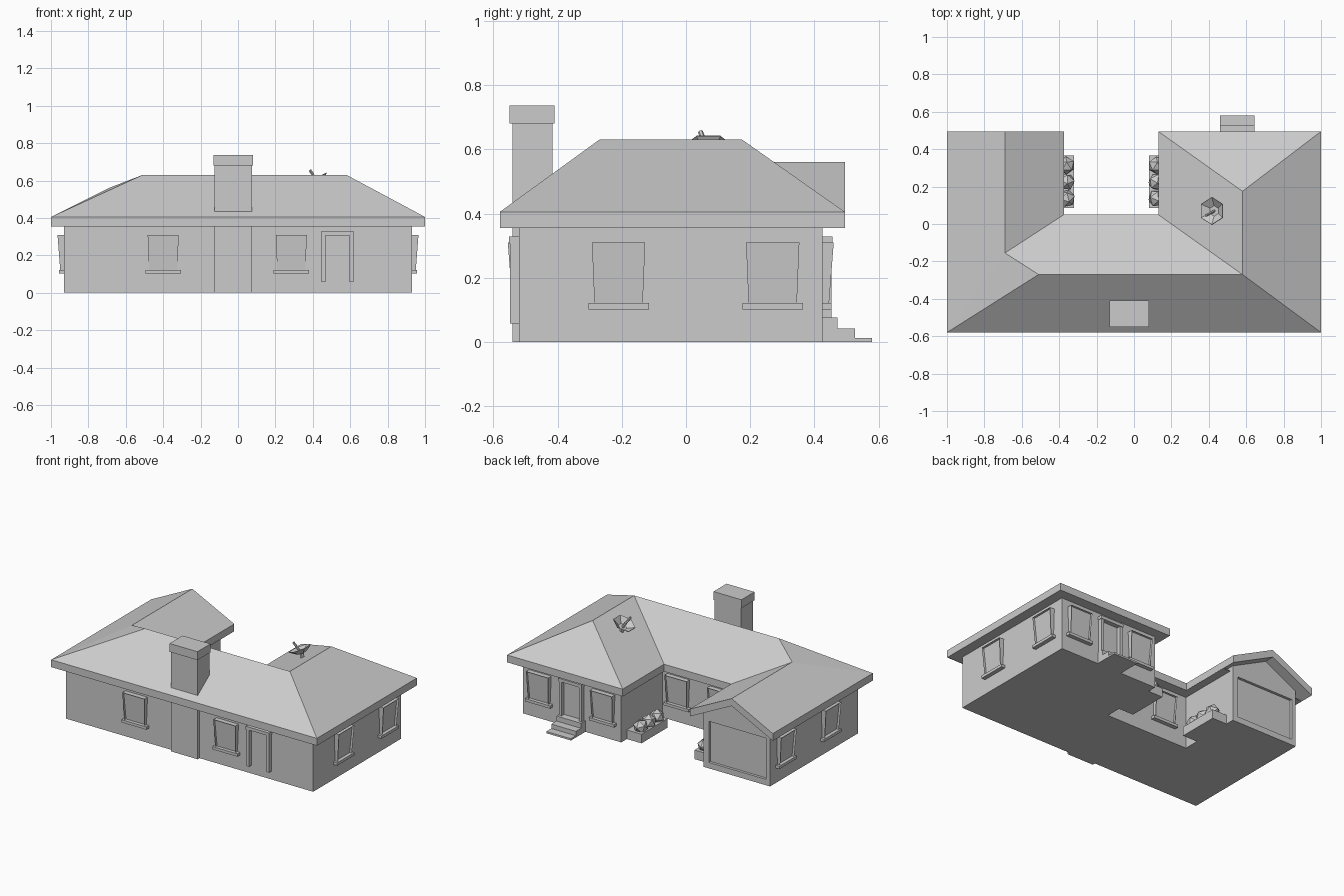
import bpy, bmesh, math, random
from mathutils import Matrix, Vector

random.seed(4)
cube = bpy.data.objects.get("Cube")
if cube:
    bpy.data.objects.remove(cube, do_unlink=True)

# One plain grey for the whole model
GREY = (0.6, 0.6, 0.6, 1)
mat = bpy.data.materials.new("plain grey")
mat.use_nodes = True
mat.diffuse_color = GREY
mat.node_tree.nodes["Principled BSDF"].inputs["Base Color"].default_value = GREY


def finish(name, bm, matrix=None):
    if matrix:
        bm.transform(matrix)
    bmesh.ops.recalc_face_normals(bm, faces=bm.faces)
    me = bpy.data.meshes.new(name)
    bm.to_mesh(me)
    bm.free()
    me.materials.append(mat)
    ob = bpy.data.objects.new(name, me)
    bpy.context.collection.objects.link(ob)
    return ob


def add_box(bm, x0, x1, y0, y1, z0, z1):
    size = Matrix.Diagonal((x1 - x0, y1 - y0, z1 - z0, 1))
    mid = Matrix.Translation(((x0 + x1) / 2, (y0 + y1) / 2, (z0 + z1) / 2))
    bmesh.ops.create_cube(bm, size=1, matrix=mid @ size)


def box(name, *dims):
    bm = bmesh.new()
    add_box(bm, *dims)
    return finish(name, bm)


def add_prism(bm, points, shift):
    face = bm.faces.new([bm.verts.new(p) for p in points])
    out = bmesh.ops.extrude_face_region(bm, geom=[face], use_keep_orig=True)
    moved = [v for v in out["geom"] if isinstance(v, bmesh.types.BMVert)]
    bmesh.ops.translate(bm, verts=moved, vec=shift)


def placement(x, y, turn):
    return Matrix.Translation((x, y, 0)) @ Matrix.Rotation(math.radians(turn), 4, "Z")


# Walls: U-shaped plan open to the back
W, FRONT, BACK, COURT = 0.93, -0.52, 0.425, -0.02
IN_R, IN_L = -0.43, 0.19
bm = bmesh.new()
plan = [(-W, FRONT), (W, FRONT), (W, BACK), (IN_L, BACK),
        (IN_L, COURT), (IN_R, COURT), (IN_R, BACK), (-W, BACK)]
add_prism(bm, [(x, y, 0) for x, y in plan], (0, 0, 0.4))
walls = finish("walls", bm)

# Garage door recess
cutter = box("garage_cutter", -0.9, -0.47, BACK - 0.018, BACK + 0.1, 0.04, 0.32)
cutter.hide_render = True
cutter.hide_viewport = True
cut = walls.modifiers.new("garage recess", "BOOLEAN")
cut.operation = "DIFFERENCE"
cut.object = cutter
cut.solver = "EXACT"

# Gable wall above the garage
bm = bmesh.new()
gable = [(-W, 0.39), (IN_R, 0.39), (IN_R, 0.4), (-0.69, 0.53), (-W, 0.4)]
add_prism(bm, [(x, BACK, z) for x, z in gable], (0, -0.25, 0))
finish("gable_wall", bm)

# Roof: hipped main block and left wing, gabled garage wing
EAVE, RIDGE, GABLE = 0.405, 0.63, 0.56
spots = {
    "front_r": (-1, -0.58, EAVE), "front_l": (1, -0.58, EAVE),
    "back_l": (1, 0.495, EAVE), "wing_l": (0.13, 0.495, EAVE),
    "court_l": (0.13, 0.05, EAVE), "court_r": (-0.375, 0.05, EAVE),
    "wing_r": (-0.375, 0.495, EAVE), "back_r": (-1, 0.495, EAVE),
    "ridge_r": (-0.51, -0.27, RIDGE), "ridge_l": (0.58, -0.27, RIDGE),
    "hip_l": (0.58, 0.175, RIDGE),
    "gable_in": (-0.69, -0.155, GABLE), "gable_out": (-0.69, 0.495, GABLE),
}
slopes = [
    "front_r front_l ridge_l ridge_r",
    "front_l back_l hip_l ridge_l",
    "back_l wing_l hip_l",
    "wing_l court_l ridge_l hip_l",
    "court_l court_r gable_in ridge_r ridge_l",
    "court_r wing_r gable_out gable_in",
    "gable_out back_r front_r gable_in",
    "front_r ridge_r gable_in",
]
bm = bmesh.new()
vert = {k: bm.verts.new(p) for k, p in spots.items()}
for s in slopes:
    bm.faces.new([vert[k] for k in s.split()])
out = bmesh.ops.extrude_face_region(bm, geom=bm.faces[:], use_keep_orig=True)
bmesh.ops.translate(bm, vec=(0, 0, -0.05),
                    verts=[v for v in out["geom"] if isinstance(v, bmesh.types.BMVert)])
finish("roof", bm)

# Flat soffit under the hipped eaves
bm = bmesh.new()
soffit = [(-1, -0.58), (1, -0.58), (1, 0.495), (0.13, 0.495),
          (0.13, 0.05), (-0.375, 0.05), (-0.375, 0.4), (-1, 0.4)]
add_prism(bm, [(x * 0.999, y * 0.999, 0.356) for x, y in soffit], (0, 0, 0.004))
finish("soffit", bm)

# Chimney
box("chimney_stack", -0.125, 0.075, -0.54, -0.415, 0, 0.69)
box("chimney_cap", -0.13, 0.08, -0.55, -0.41, 0.68, 0.737)


# Windows: tapered, leaning frame with a sunken pane, and a sill
def window(name, x, y, turn):
    bm = bmesh.new()
    low, high, back = (0.075, 0.115, -0.02), (0.083, 0.31, -0.035), 0.01
    front = [bm.verts.new(p) for p in (
        (-low[0], low[2], low[1]), (low[0], low[2], low[1]),
        (high[0], high[2], high[1]), (-high[0], high[2], high[1]))]
    rear = [bm.verts.new((v.co.x, back, v.co.z)) for v in front]
    pane = bm.faces.new(front)
    for i in range(4):
        j = (i + 1) % 4
        bm.faces.new((front[j], front[i], rear[i], rear[j]))
    bm.faces.new(rear[::-1])
    bmesh.ops.inset_individual(bm, faces=[pane], thickness=0.022)
    bmesh.ops.translate(bm, verts=pane.verts[:], vec=(0, 0.016, 0))
    add_box(bm, -0.094, 0.094, -0.028, 0.01, 0.102, 0.121)
    finish(name, bm, placement(x, y, turn))


for n, y in enumerate((-0.21, 0.27)):
    window(f"left_window_{n}", W, y, 90)
    window(f"right_window_{n}", -W, y, -90)
for n, x in enumerate((-0.4, 0.285)):
    window(f"front_window_{n}", x, FRONT, 0)
for n, x in enumerate((0.32, 0.8)):
    window(f"back_window_{n}", x, BACK, 180)
for n, x in enumerate((-0.25, 0.07)):
    window(f"courtyard_window_{n}", x, COURT, 180)


# Door surrounds: two jambs and a lintel
def door(name, x, y, turn):
    bm = bmesh.new()
    for side in (-1, 1):
        a, b = sorted((side * 0.065, side * 0.085))
        add_box(bm, a, b, -0.028, 0.01, 0.057, 0.31)
    add_box(bm, -0.088, 0.088, -0.031, 0.01, 0.307, 0.328)
    finish(name, bm, placement(x, y, turn))


door("front_door_frame", 0.532, FRONT, 0)
door("back_door_frame", 0.555, BACK, 180)

# Back steps
for n, (y, z) in enumerate(((0.472, 0.076), (0.527, 0.042), (0.58, 0.012))):
    box(f"back_step_{n}", 0.46, 0.645, BACK - 0.01, y, 0, z)

# Courtyard planters with faceted shrubs
for label, x0, x1, mid in (("right", IN_R - 0.01, -0.32, -0.362),
                           ("left", 0.08, IN_L + 0.01, 0.122)):
    box(label + "_planter", x0, x1, 0.085, 0.365, 0, 0.062)
    for n in range(3):
        bm = bmesh.new()
        bmesh.ops.create_icosphere(bm, subdivisions=1, radius=0.048)
        spin = Matrix.Rotation(random.uniform(0, 3), 4, Vector((1, 0.5, 1)))
        spot = Matrix.Translation((mid, 0.137 + n * 0.088, 0.085))
        finish(f"{label}_shrub_{n}", bm, spot @ spin)

# Roof dish: shallow six-sided bowl, feed arm and mount
tilt = Matrix.Translation((0.43, 0.07, 0.585)) @ Matrix.Rotation(math.radians(-26), 4, "Y")
bm = bmesh.new()
bmesh.ops.create_cone(bm, cap_ends=False, segments=6, radius1=0.03, radius2=0.075,
                      depth=0.03, matrix=Matrix.Translation((0, 0, 0.015)))
bmesh.ops.holes_fill(bm, edges=[e for e in bm.edges if all(v.co.z < 0.01 for v in e.verts)])
dish = finish("dish_bowl", bm, tilt)
shell = dish.modifiers.new("thickness", "SOLIDIFY")
shell.thickness = 0.004


def rod(name, start, end, radius):
    a, b = Vector(start), Vector(end)
    bm = bmesh.new()
    bmesh.ops.create_cone(bm, cap_ends=True, segments=6, radius1=radius, radius2=radius,
                          depth=(b - a).length)
    turn = (b - a).to_track_quat("Z", "Y").to_matrix().to_4x4()
    finish(name, bm, Matrix.Translation((a + b) / 2) @ turn)


rod("dish_feed_arm", (0.43, 0.07, 0.585), (0.385, 0.045, 0.655), 0.008)
rod("dish_mount", (0.44, 0.07, 0.53), (0.43, 0.07, 0.588), 0.014)
